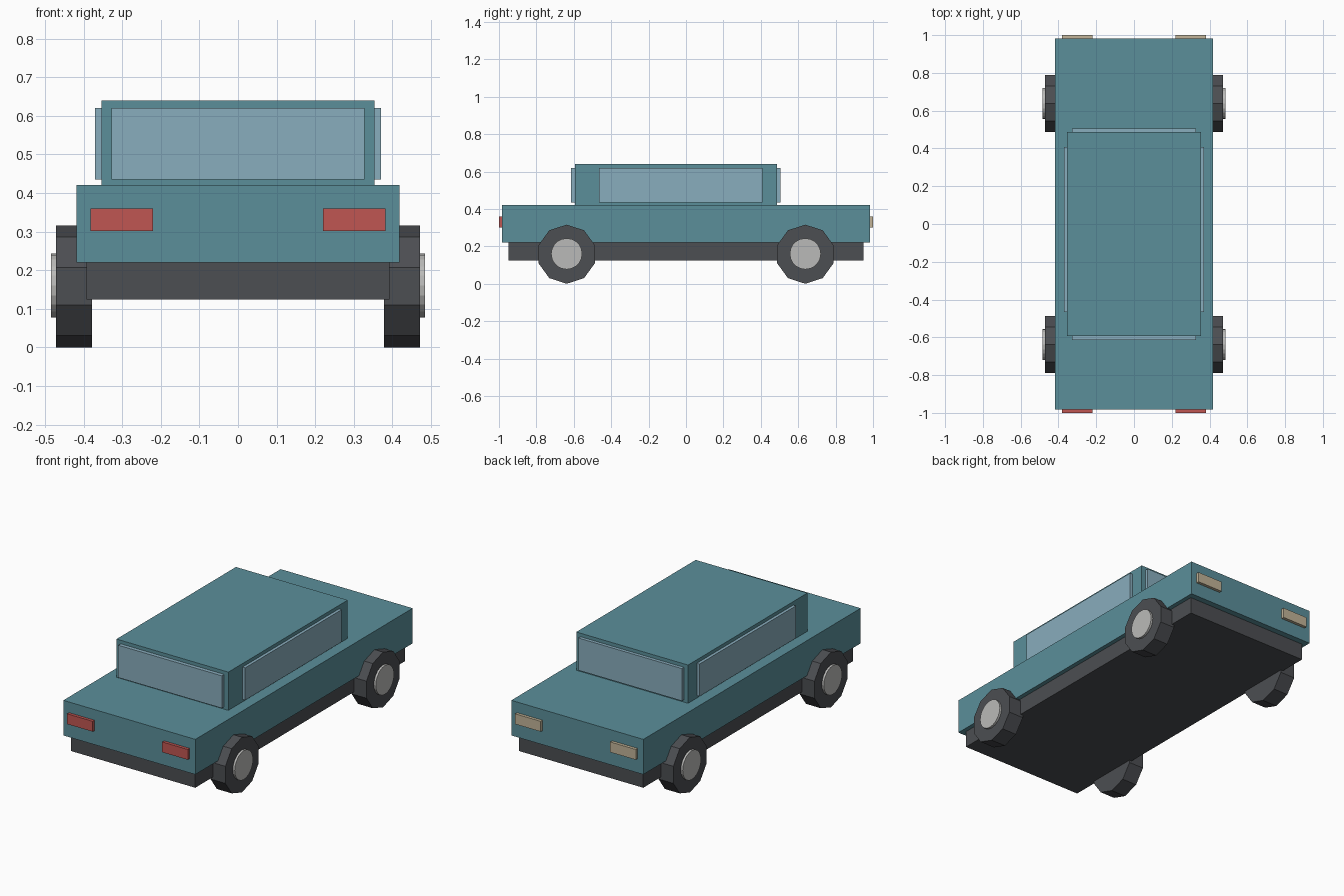
import bpy, bmesh, math
from mathutils import Matrix

if "Cube" in bpy.data.objects:
    bpy.data.objects.remove(bpy.data.objects["Cube"])


def material(name, rgb):
    """Flat colour from 0-255 sRGB values."""
    m = bpy.data.materials.new(name)
    lin = [((c / 255 + 0.055) / 1.055) ** 2.4 for c in rgb]
    m.diffuse_color = (*lin, 1)
    m.use_nodes = True
    m.node_tree.nodes["Principled BSDF"].inputs["Base Color"].default_value = m.diffuse_color
    return m


TEAL = material("teal paint", (91, 143, 154))
GLASS = material("pale blue glass", (137, 173, 189))
DARK = material("dark rubber", (76, 78, 82))
SILVER = material("silver hub", (186, 186, 184))
RED = material("red lamp", (192, 86, 82))
CREAM = material("cream lamp", (194, 180, 152))


def finish(name, bm, mat):
    mesh = bpy.data.meshes.new(name)
    bm.to_mesh(mesh)
    bm.free()
    mesh.materials.append(mat)
    obj = bpy.data.objects.new(name, mesh)
    bpy.context.collection.objects.link(obj)
    return obj


def box(name, x, y, z, mat):
    """Box from (min, max) pairs on each axis."""
    bm = bmesh.new()
    size = [b - a for a, b in (x, y, z)]
    mid = [(a + b) / 2 for a, b in (x, y, z)]
    bmesh.ops.create_cube(bm, size=1, matrix=Matrix.Translation(mid) @ Matrix.Diagonal((*size, 1)))
    return finish(name, bm, mat)


def disc(name, x, y, z, radius, mat, sides=10):
    """Cylinder along x with a corner pointing straight up."""
    bm = bmesh.new()
    place = Matrix.Translation(((x[0] + x[1]) / 2, y, z)) @ Matrix.Rotation(math.pi / 2, 4, 'Y')
    bmesh.ops.create_cone(bm, cap_ends=True, segments=sides, radius1=radius, radius2=radius,
                          depth=x[1] - x[0], matrix=place @ Matrix.Rotation(math.pi / 2, 4, 'Z'))
    return finish(name, bm, mat)


def span(side, a, b):
    return tuple(sorted((side * a, side * b)))


# Body shell, chassis and cabin
box("body", (-0.418, 0.418), (-0.983, 0.983), (0.22, 0.421), TEAL)
box("chassis", (-0.393, 0.393), (-0.948, 0.948), (0.124, 0.22), DARK)
box("cabin", (-0.354, 0.354), (-0.593, 0.487), (0.421, 0.64), TEAL)

# Window panels standing proud of the cabin
box("front_window", (-0.328, 0.328), (-0.615, -0.58), (0.435, 0.62), GLASS)
box("rear_window", (-0.328, 0.328), (0.47, 0.506), (0.435, 0.62), GLASS)

for side, label in ((-1, "left"), (1, "right")):
    box(label + "_side_window", span(side, 0.34, 0.371), (-0.465, 0.408), (0.435, 0.62), GLASS)
    # Lamps at both ends
    box(label + "_red_lamp", span(side, 0.22, 0.382), (-1.0, -0.97), (0.301, 0.36), RED)
    box(label + "_cream_lamp", span(side, 0.22, 0.382), (0.97, 1.0), (0.301, 0.36), CREAM)
    # Wheels with hubs
    for y, end in ((-0.638, "front"), (0.638, "rear")):
        disc(f"{end}_{label}_wheel", span(side, 0.378, 0.472), y, 0.158, 0.158, DARK)
        disc(f"{end}_{label}_hub", span(side, 0.46, 0.484), y, 0.16, 0.083, SILVER, 20)
